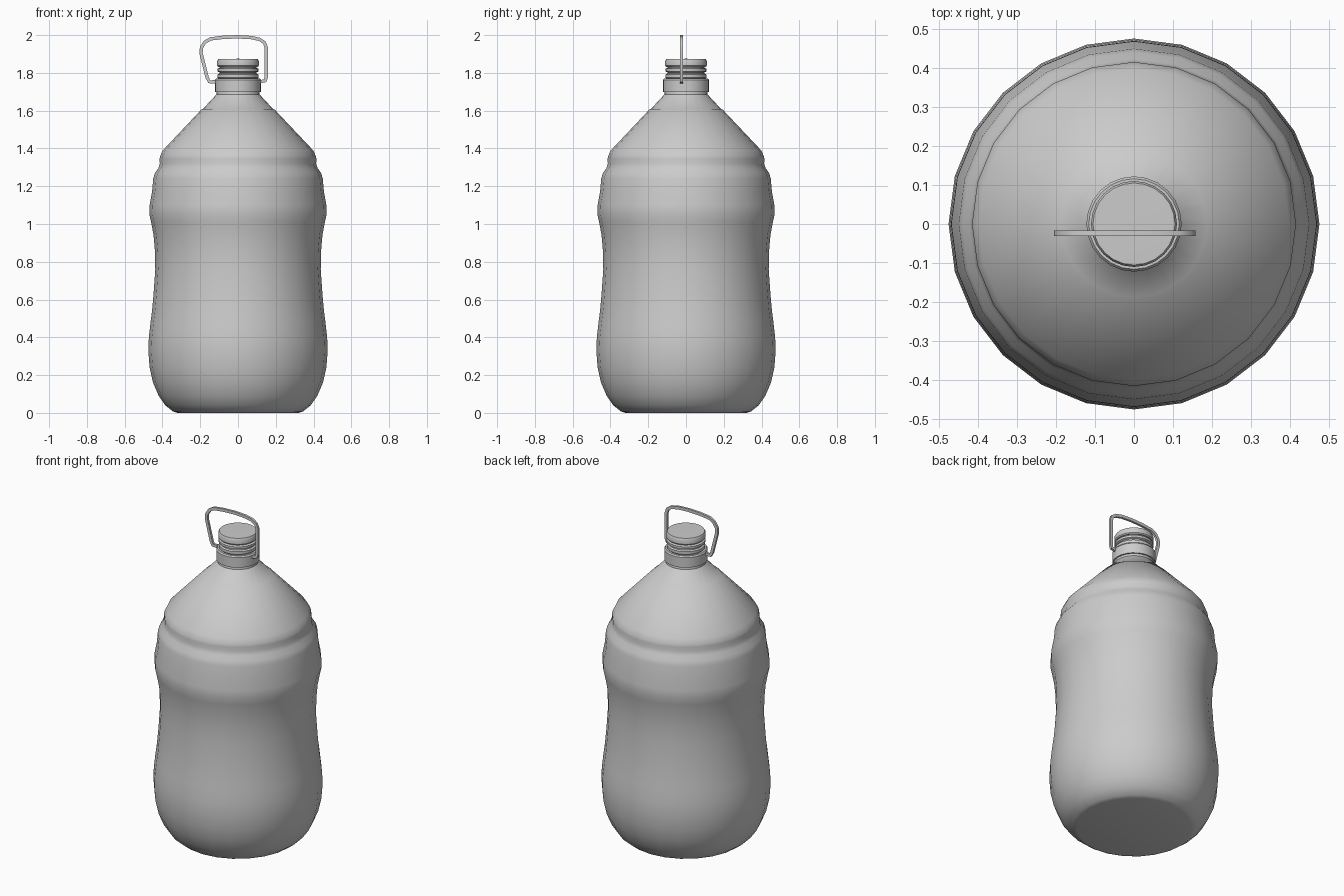
import bpy, bmesh, math
from mathutils import Vector

old = bpy.data.objects.get("Cube")
if old:
    bpy.data.objects.remove(old, do_unlink=True)

SIDES = 24
grey = bpy.data.materials.new("plain grey")
grey.use_nodes = True
colour = (0.6, 0.6, 0.6, 1)
grey.diffuse_color = colour
grey.node_tree.nodes["Principled BSDF"].inputs["Base Color"].default_value = colour


def finish(bm, name, angle):
    bmesh.ops.recalc_face_normals(bm, faces=bm.faces)
    mesh = bpy.data.meshes.new(name)
    bm.to_mesh(mesh)
    bm.free()
    mesh.materials.append(grey)
    ob = bpy.data.objects.new(name, mesh)
    bpy.context.collection.objects.link(ob)
    bpy.ops.object.select_all(action='DESELECT')
    ob.select_set(True)
    bpy.context.view_layer.objects.active = ob
    bpy.ops.object.shade_smooth_by_angle(angle=math.radians(angle))
    return ob


def lathe(name, profile, angle=35):
    """Spin a (radius, height) profile round the z axis."""
    bm = bmesh.new()
    verts = [bm.verts.new((r, 0, z)) for r, z in profile]
    edges = [bm.edges.new(pair) for pair in zip(verts, verts[1:])]
    bmesh.ops.spin(bm, geom=verts + edges, cent=(0, 0, 0), axis=(0, 0, 1),
                   angle=math.tau, steps=SIDES, use_duplicate=False)
    bmesh.ops.remove_doubles(bm, verts=bm.verts, dist=0.0004)
    return finish(bm, name, angle)


# Bottle: dished base, waisted sides, ribbed shoulder and cone
lathe("bottle_body", [
    (0, 0.03), (0.32, 0.0), (0.345, 0.008), (0.385, 0.04), (0.42, 0.09),
    (0.45, 0.16), (0.468, 0.24), (0.475, 0.33), (0.472, 0.40), (0.463, 0.48),
    (0.455, 0.54), (0.447, 0.63), (0.438, 0.76), (0.44, 0.86), (0.447, 0.94),
    (0.46, 1.01), (0.469, 1.05), (0.468, 1.10), (0.455, 1.17), (0.449, 1.24),
    (0.44, 1.27), (0.422, 1.295), (0.414, 1.32), (0.415, 1.345),
    (0.412, 1.36), (0.398, 1.39), (0.195, 1.605), (0.188, 1.607),
    (0.115, 1.685), (0.112, 1.71)])

# Collar that holds the handle
lathe("neck_collar", [(0.108, 1.70), (0.122, 1.70), (0.122, 1.762),
                      (0.116, 1.77), (0.10, 1.77)])

# Threaded neck with two ribs
lathe("neck_rings", [
    (0.10, 1.765), (0.108, 1.775), (0.108, 1.792), (0.098, 1.797),
    (0.098, 1.803), (0.109, 1.808), (0.109, 1.822), (0.098, 1.827),
    (0.098, 1.835)])

# Cap
lathe("cap", [(0, 1.832), (0.105, 1.832), (0.11, 1.838), (0.11, 1.864),
              (0.105, 1.873), (0, 1.875)])

# Carrying handle: flat strip swept along a lopsided loop
path = [Vector(p) for p in [
    (-0.115, 1.753), (-0.152, 1.753), (-0.163, 1.775), (-0.196, 1.905),
    (-0.193, 1.935), (-0.175, 1.963), (-0.145, 1.98), (-0.08, 1.988),
    (0.0, 1.991), (0.07, 1.987), (0.115, 1.977), (0.14, 1.96),
    (0.149, 1.935), (0.149, 1.775), (0.143, 1.758), (0.115, 1.753)]]
bm = bmesh.new()
rings = []
for i, p in enumerate(path):
    a = (p - path[max(i - 1, 0)]).normalized()
    b = (path[min(i + 1, len(path) - 1)] - p).normalized()
    t = (a + b).normalized()
    n = Vector((-t.y, t.x)) * 0.009
    rings.append([bm.verts.new((p.x + s * n.x, -0.024 + d, p.y + s * n.y))
                  for s, d in ((1, -0.007), (1, 0.007), (-1, 0.007), (-1, -0.007))])
for r0, r1 in zip(rings, rings[1:]):
    for k in range(4):
        bm.faces.new((r0[k], r0[(k + 1) % 4], r1[(k + 1) % 4], r1[k]))
bm.faces.new(rings[0])
bm.faces.new(rings[-1])
finish(bm, "carrying_handle", 40)
